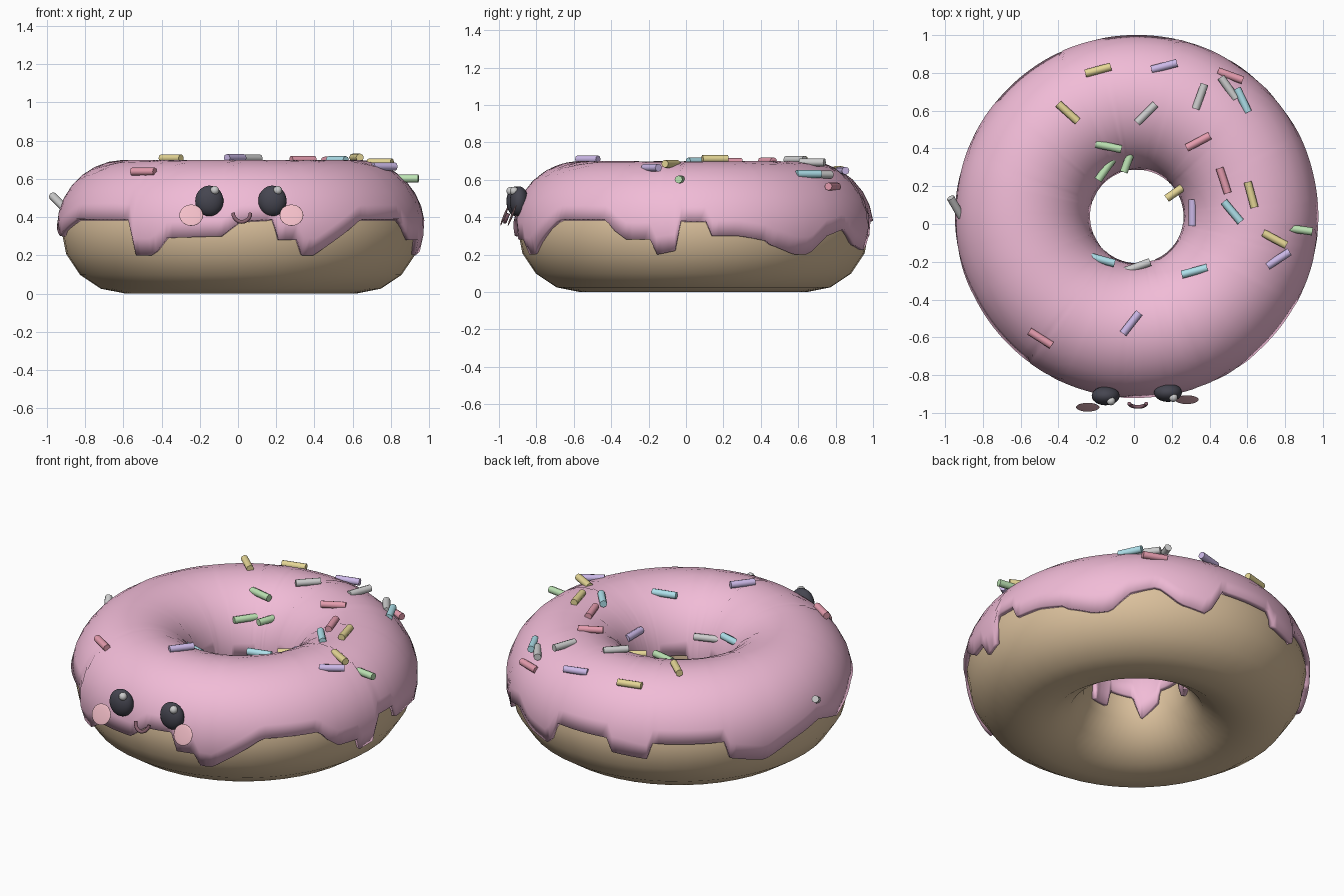
import bpy, math
from mathutils import Vector

if "Cube" in bpy.data.objects:
    bpy.data.objects.remove(bpy.data.objects["Cube"])

CX, CY, R = 0.015, 0.04, 0.605
RD, ZD = 0.335, 0.335      # dough tube
RI, ZI = 0.358, 0.342      # icing tube

mats = {}
def paint(ob, name, col):
    if name not in mats:
        m = bpy.data.materials.new(name)
        m.diffuse_color = (*col, 1)
        m.use_nodes = True
        m.node_tree.nodes["Principled BSDF"].inputs["Base Color"].default_value = m.diffuse_color
        mats[name] = m
    ob.data.materials.append(mats[name])

def finish(ob, name, mat=None, col=None, angle=40):
    ob.name = name
    bpy.ops.object.select_all(action='DESELECT')
    ob.select_set(True)
    bpy.context.view_layer.objects.active = ob
    bpy.ops.object.shade_smooth_by_angle(angle=math.radians(angle))
    if mat:
        paint(ob, mat, col)
    return ob

# dough ring
bpy.ops.mesh.primitive_torus_add(major_radius=R, minor_radius=RD, major_segments=48,
                                 minor_segments=16, location=(CX, CY, ZD))
finish(bpy.context.object, "dough", "dough_tan", (0.72, 0.54, 0.34))

# icing edge heights around the ring: (degrees, z)
OUTER = [(0, .38), (4.8, .38), (5.5, .30), (15, .30), (25, .27), (26, .25), (35, .20), (41, .20),
         (48, .30), (57, .34), (65, .25), (75, .22), (80, .38), (100, .38), (101, .30), (115, .28),
         (116, .38), (140, .38), (141, .28), (155, .22), (165, .30), (178, .36), (190, .30),
         (206, .39), (233, .39), (234, .20), (241, .20), (246, .29), (264, .30), (270, .38),
         (281, .39), (282, .28), (289, .28), (290, .20), (294, .20), (311, .39), (331, .39),
         (333, .34), (338, .28), (347, .28), (348, .20), (354, .22), (356, .38), (360, .38)]
INNER = [(0, .34), (25, .34), (26, .25), (45, .22), (50, .36), (80, .36), (82, .28), (105, .20),
         (112, .33), (140, .33), (142, .24), (160, .24), (165, .37), (200, .36), (204, .28),
         (225, .2), (235, .33), (265, .35), (268, .25), (290, .25), (295, .36), (330, .36),
         (333, .24), (350, .24), (355, .34), (360, .34)]

def height(table, deg):
    for (a, za), (b, zb) in zip(table, table[1:]):
        if a <= deg <= b:
            return za + (zb - za) * (deg - a) / (b - a)

# icing shell with a dripping edge
N, M = 180, 14
verts, faces = [], []
for i in range(N):
    deg = 360 * i / N
    t = math.radians(deg)
    p0 = math.asin((height(OUTER, deg) - ZI) / RI)
    p1 = math.pi - math.asin((height(INNER, deg) - ZI) / RI)
    for j in range(M + 1):
        p = p0 + (p1 - p0) * j / M
        r = R + RI * math.cos(p)
        verts.append((CX + r * math.cos(t), CY + r * math.sin(t), ZI + RI * math.sin(p)))
        if j < M:
            a, b = i * (M + 1) + j, (i + 1) % N * (M + 1) + j
            faces.append((a, b, b + 1, a + 1))
me = bpy.data.meshes.new("icing")
me.from_pydata(verts, [], faces)
icing = bpy.data.objects.new("icing", me)
bpy.context.collection.objects.link(icing)
sol = icing.modifiers.new("thickness", 'SOLIDIFY')
sol.thickness, sol.offset = 0.03, -1
finish(icing, "icing", "icing_pink", (0.88, 0.50, 0.68))

# sprinkles lying flat on the icing: x, y, heading
COL = {"pink": (.78, .33, .42), "yellow": (.78, .67, .30), "purple": (.60, .48, .80),
       "blue": (.42, .74, .82), "green": (.50, .76, .45), "grey": None}
SPRINKLES = {
    "yellow": [(-.19, .815, 15), (-.35, .59, -42), (.23, .175, 35), (.62, .155, -75), (.745, -.08, -28)],
    "purple": [(.16, .835, 15), (.31, .06, 90), (.765, -.185, 33), (-.015, -.525, 52)],
    "pink": [(.51, .785, -20), (.34, .435, 28), (.475, .23, -72), (-.495, -.605, -32)],
    "blue": [(.575, .655, -65), (.52, .065, -50), (-.17, -.19, -15), (.32, -.25, 15)],
    "green": [(-.135, .41, -12), (-.15, .29, 55), (-.03, .34, 70), (.875, -.03, -8)],
    "grey": [(.5, .72, -55), (.065, .585, 45), (.35, .675, 70), (-.94, .085, -60), (.02, -.225, 20)]}
for cname, items in SPRINKLES.items():
    for x, y, head in items:
        dr = math.hypot(x - CX, y - CY) - R
        dr = max(-.335, min(.335, dr))
        z = ZI + math.sqrt(RI ** 2 - dr ** 2) + 0.012
        h = math.radians(head)
        bpy.ops.mesh.primitive_cylinder_add(vertices=8, radius=0.021, depth=0.14, location=(x, y, z))
        ob = bpy.context.object
        tilt = 0.5 if x < -.9 else 0
        ob.rotation_euler = Vector((math.cos(h), math.sin(h), -tilt)).to_track_quat('Z', 'Y').to_euler()
        c = COL[cname]
        finish(ob, "sprinkle_" + cname, "sprinkle_" + cname if c else None, c, 50)

def ball(name, loc, scale, mat=None, col=None, rot=(0, 0, 0)):
    bpy.ops.mesh.primitive_uv_sphere_add(segments=24, ring_count=14, radius=1, location=loc, rotation=rot)
    bpy.context.object.scale = scale
    finish(bpy.context.object, name, mat, col)

# face: eyes, highlights, cheeks
for side, x, y in (("left", -.15, -.91), ("right", .18, -.892)):
    ball("eye_" + side, (x, y, .485), (.074, .05, .08), "eye_dark", (.06, .06, .08))
    ball("eye_highlight_" + side, (x + .028, y - .027, .54), (.023, .023, .023))
for side, x, y in (("left", -.245, -.97), ("right", .28, -.93)):
    ball("cheek_" + side, (x, y, .41), (.062, .006, .06), "cheek_pink", (.90, .52, .58),
         (math.radians(-22), 0, 0))

# smile
cu = bpy.data.curves.new("mouth", 'CURVE')
cu.dimensions = '3D'
cu.bevel_depth, cu.bevel_resolution, cu.use_fill_caps = 0.01, 2, True
sp = cu.splines.new('POLY')
sp.points.add(12)
for k, p in enumerate(sp.points):
    a = math.pi + math.pi * k / 12
    s = math.sin(a) * 0.045
    p.co = (.02 + .045 * math.cos(a), -.95 + .4 * s, .42 + s, 1)
mouth = bpy.data.objects.new("mouth", cu)
bpy.context.collection.objects.link(mouth)
paint(mouth, "mouth_dark", (.25, .12, .16))
